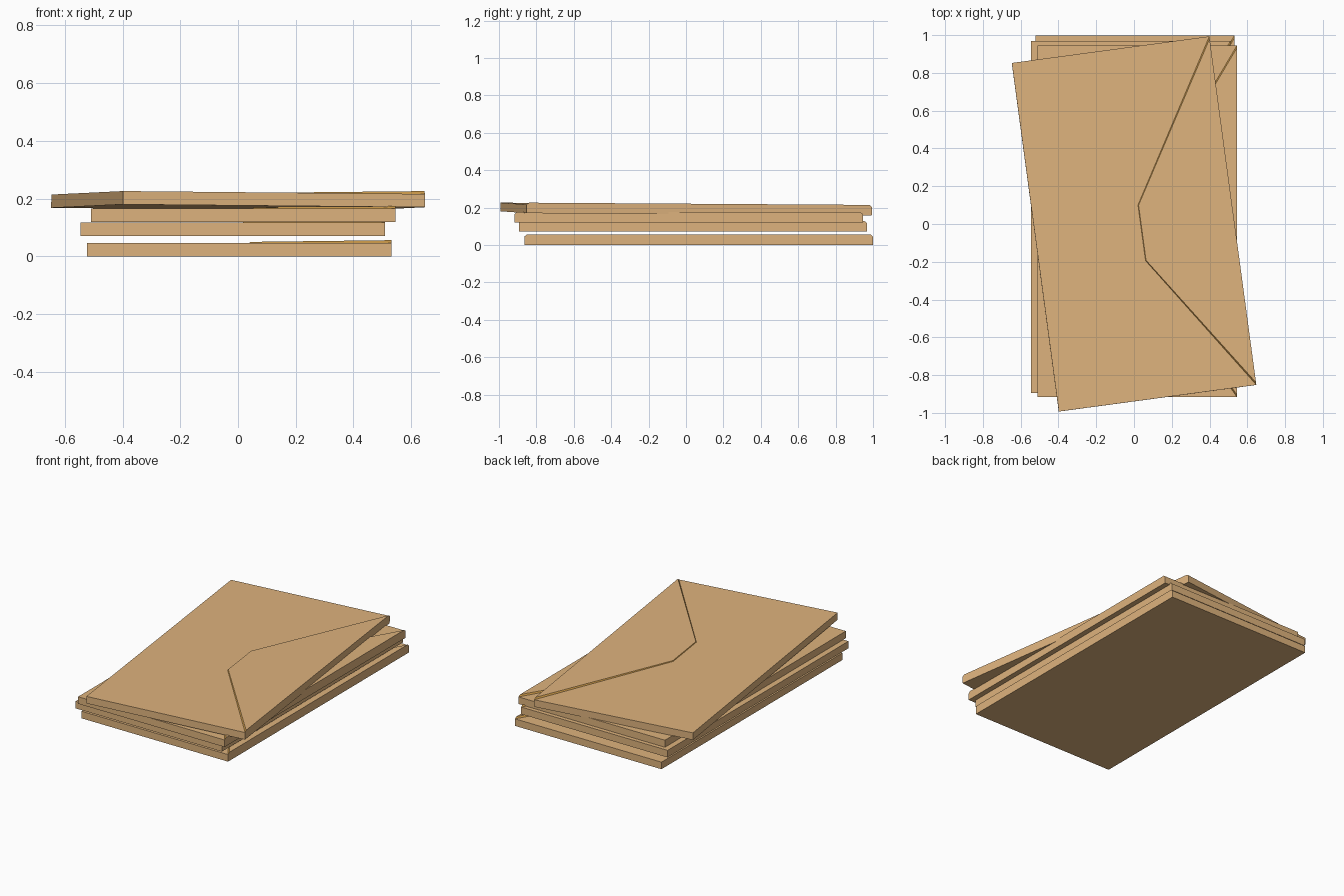
import bpy
import bmesh
from mathutils import Euler

if "Cube" in bpy.data.objects:
    bpy.data.objects.remove(bpy.data.objects["Cube"])

W, L, T = 1.055, 1.862, 0.046     # envelope width, length, body thickness


def material(name, color):
    m = bpy.data.materials.new(name)
    m.diffuse_color = color
    m.use_nodes = True
    m.node_tree.nodes["Principled BSDF"].inputs["Base Color"].default_value = m.diffuse_color
    return m


PAPER = material("paper", (0.73, 0.45, 0.205, 1))
FOLD = material("fold_edge", (0.62, 0.33, 0.07, 1))


def prism(name, outline, bottom, top_heights, top_outline=None):
    """Solid between a flat outline and a matching (possibly sloped) top."""
    bm = bmesh.new()
    low = [bm.verts.new((x, y, bottom)) for x, y in outline]
    top = [bm.verts.new((x, y, z)) for (x, y), z in zip(top_outline or outline, top_heights)]
    bm.faces.new(low[::-1])
    bm.faces.new(top)
    n = len(low)
    for i in range(n):
        bm.faces.new((low[i], low[(i + 1) % n], top[(i + 1) % n], top[i]))
    mesh = bpy.data.meshes.new(name)
    bmesh.ops.recalc_face_normals(bm, faces=bm.faces)
    bm.to_mesh(mesh)
    bm.free()
    obj = bpy.data.objects.new(name, mesh)
    bpy.context.collection.objects.link(obj)
    return obj


def envelope(i, location, rotation=(0, 0, 0)):
    w, h = W / 2, L / 2
    # flat paper body
    body = prism(f"envelope_body_{i}", [(-w, -h), (w, -h), (w, h), (-w, h)], 0, [T] * 4)
    body.data.materials.append(PAPER)
    # closing flap: thin wedge, thickest along the fold and thin at the blunt tip
    base = [(w, -h), (w, h), (0.034, 0.097), (0.034, -0.201)]
    top = [(w, -h + 0.013), (w, h - 0.013), (0.037, 0.095), (0.037, -0.199)]
    flap = prism(f"envelope_flap_{i}", base, T,
                 [T + 0.010, T + 0.010, T + 0.004, T + 0.004], top)
    flap.data.materials.append(PAPER)
    flap.data.materials.append(FOLD)
    # the three free edges show the darker fold colour
    for p in flap.data.polygons:
        if abs(p.normal.z) < 0.9 and p.normal.x < 0.9:
            p.material_index = 1
    for obj in (body, flap):
        obj.location = location
        obj.rotation_euler = Euler(rotation)


# neatly stacked lower envelopes, then the tilted, turned one on top
envelope(1, (0.005, 0.068, 0))
envelope(2, (-0.0175, 0.037, 0.071))
envelope(3, (0.0175, 0.014, 0.119))
envelope(4, (0, 0, 0.169), (-0.0065, 0.0095, 0.134))
